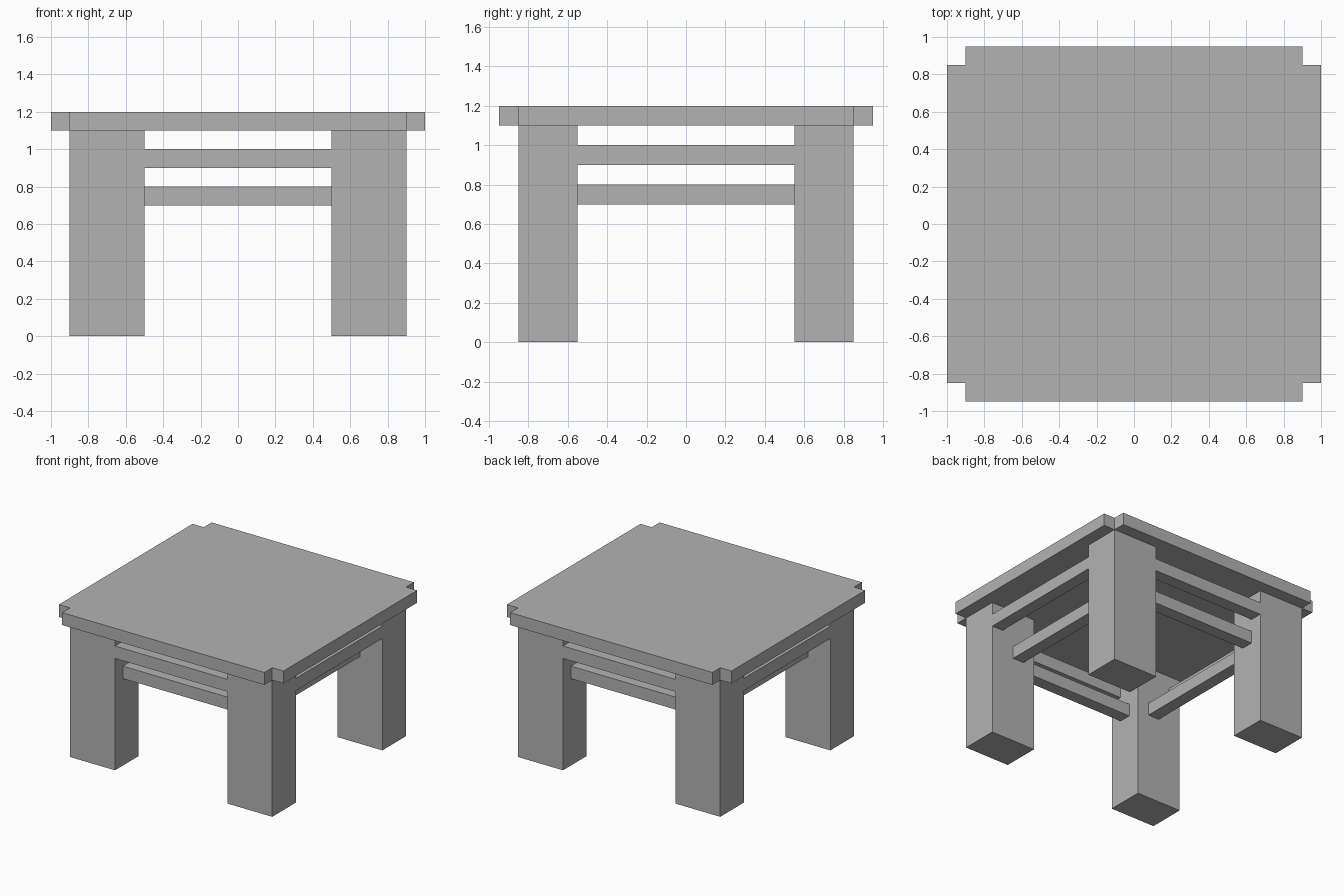
import bpy
import bmesh

cube = bpy.data.objects.get("Cube")
if cube:
    bpy.data.objects.remove(cube, do_unlink=True)

# Single plain grey
grey = bpy.data.materials.new("plain_grey")
grey.use_nodes = True
colour = (0.45, 0.45, 0.45, 1)
grey.diffuse_color = colour
grey.node_tree.nodes["Principled BSDF"].inputs["Base Color"].default_value = colour


def add_object(name, bm):
    bmesh.ops.recalc_face_normals(bm, faces=bm.faces)
    mesh = bpy.data.meshes.new(name)
    bm.to_mesh(mesh)
    bm.free()
    mesh.materials.append(grey)
    obj = bpy.data.objects.new(name, mesh)
    bpy.context.collection.objects.link(obj)
    return obj


def box(name, xs, ys, zs):
    """Box between the low and high limits on each axis."""
    bm = bmesh.new()
    bmesh.ops.create_cube(bm, size=1)
    for v in bm.verts:
        v.co = [lim[1] if c > 0 else lim[0] for c, lim in zip(v.co, (xs, ys, zs))]
    return add_object(name, bm)


def span(side, inner, outer):
    return tuple(sorted((side * inner, side * outer)))


LEG_X, LEG_Y = (0.5, 0.9), (0.55, 0.85)
TOP_X, TOP_Y = 1.0, 0.95
UNDERSIDE, TOP_Z = 1.1, 1.2

# Tabletop: slab with a square notch in each corner
bm = bmesh.new()
outline = []
for sx, sy in ((1, 1), (-1, 1), (-1, -1), (1, -1)):
    notch = [(TOP_X, LEG_Y[1]), (LEG_X[1], LEG_Y[1]), (LEG_X[1], TOP_Y)]
    if sx * sy < 0:
        notch.reverse()
    outline += [bm.verts.new((sx * x, sy * y, UNDERSIDE)) for x, y in notch]
slab = bm.faces.new(outline)
grown = bmesh.ops.extrude_face_region(bm, geom=[slab], use_keep_orig=True)["geom"]
bmesh.ops.translate(bm, vec=(0, 0, TOP_Z - UNDERSIDE),
                    verts=[g for g in grown if isinstance(g, bmesh.types.BMVert)])
add_object("tabletop", bm)

# Legs
for ny, sy in (("front", -1), ("back", 1)):
    for nx, sx in (("right", -1), ("left", 1)):
        box(f"{ny}_{nx}_leg", span(sx, *LEG_X), span(sy, *LEG_Y), (0, UNDERSIDE))

# Rails: upper ones flush with the legs, lower ones set inwards
RAILS = {"upper": ((0.9, 1.0), (0.8, 0.9), (0.75, 0.85)),
         "lower": ((0.7, 0.8), (0.6, 0.7), (0.65, 0.75))}
for level, (zs, side_x, end_y) in RAILS.items():
    for name, s in (("front", -1), ("back", 1)):
        box(f"{name}_{level}_rail", (-LEG_X[0], LEG_X[0]), span(s, *end_y), zs)
    for name, s in (("right", -1), ("left", 1)):
        box(f"{name}_{level}_rail", span(s, *side_x), (-LEG_Y[0], LEG_Y[0]), zs)
